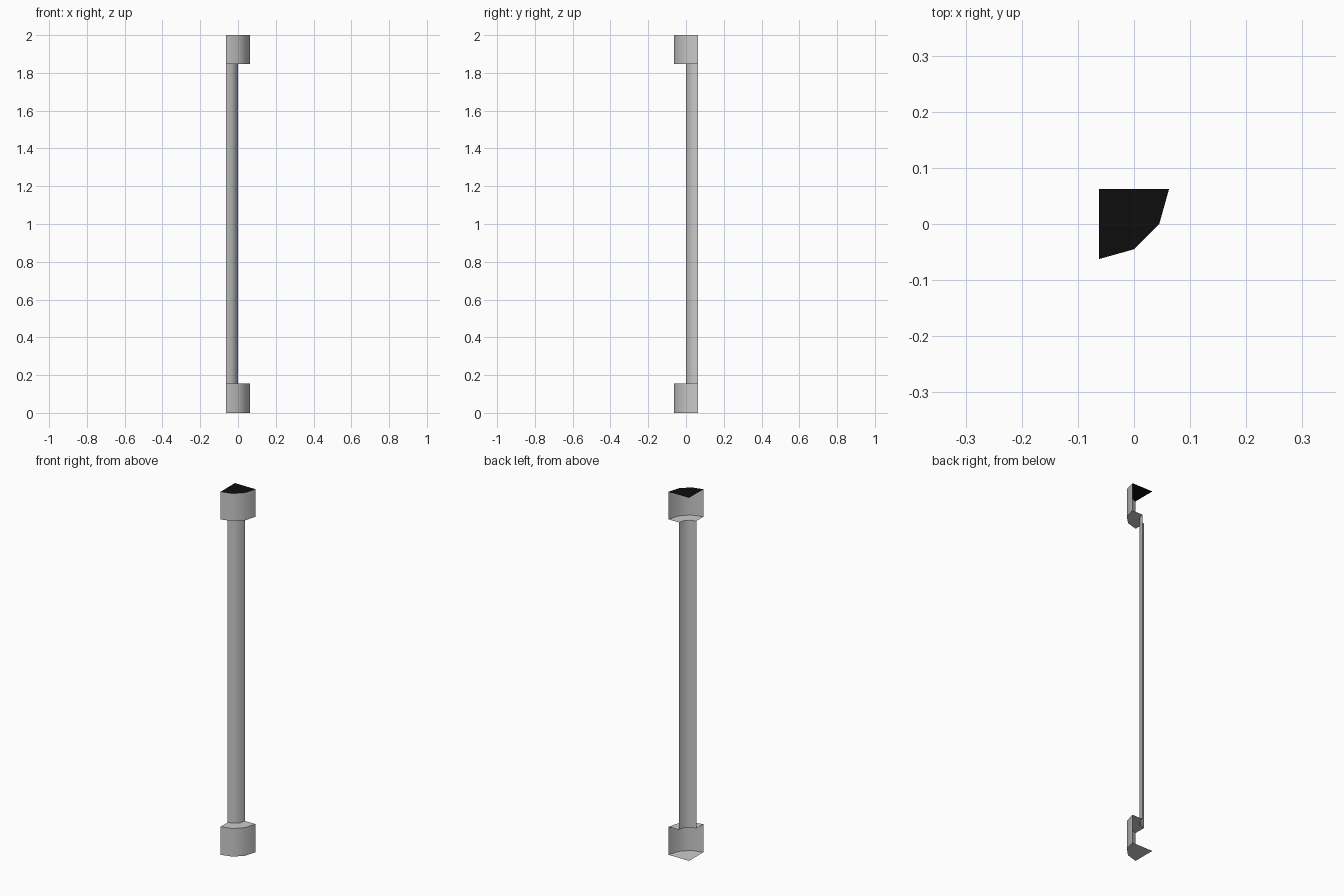
import bpy, bmesh

if "Cube" in bpy.data.objects:
    bpy.data.objects.remove(bpy.data.objects["Cube"])

R = 0.0625
# Quarter-round outline from the left wall to the back wall (wall sides stay open)
ARC = [(-R, -R), (0, -0.045), (0.045, 0), (R, R)]


def ring(bm, z, s):
    """Outline scaled towards the wall corner (-R, R)."""
    return [bm.verts.new((-R + (x + R) * s, R + (y - R) * s, z)) for x, y in ARC]


def finish(name, bm, mat=None):
    me = bpy.data.meshes.new(name)
    bm.to_mesh(me)
    bm.free()
    ob = bpy.data.objects.new(name, me)
    bpy.context.collection.objects.link(ob)
    if mat:
        me.materials.append(mat)
    bpy.ops.object.select_all(action='DESELECT')
    ob.select_set(True)
    bpy.context.view_layer.objects.active = ob
    bpy.ops.object.shade_smooth_by_angle(angle=0.7)
    return ob


def skin(name, levels, floor=False):
    """Join successive (z, scale) outlines into an open-backed shell."""
    bm = bmesh.new()
    rings = [ring(bm, z, s) for z, s in levels]
    for a, b in zip(rings, rings[1:]):
        for i in range(len(ARC) - 1):
            bm.faces.new((a[i], a[i + 1], b[i + 1], b[i]))
    if floor:
        corner = bm.verts.new((-R, R, levels[0][0]))
        bm.faces.new([corner] + rings[0][::-1])
    return finish(name, bm)


# Base block with closed underside and ledge, slim shaft, top block with ledge
skin("base_block", [(0, 1), (0.155, 1), (0.155, 0.5)], floor=True)
skin("shaft", [(0.155, 0.5), (1.848, 0.5)])
skin("top_block", [(1.848, 0.5), (1.848, 1), (2, 1)])

# Black top cap
black = bpy.data.materials.new("black")
black.diffuse_color = (0.004, 0.004, 0.004, 1)
black.use_nodes = True
black.node_tree.nodes["Principled BSDF"].inputs["Base Color"].default_value = black.diffuse_color
bm = bmesh.new()
bm.faces.new(ring(bm, 2, 1) + [bm.verts.new((-R, R, 2))])
finish("top_cap", bm, black)
